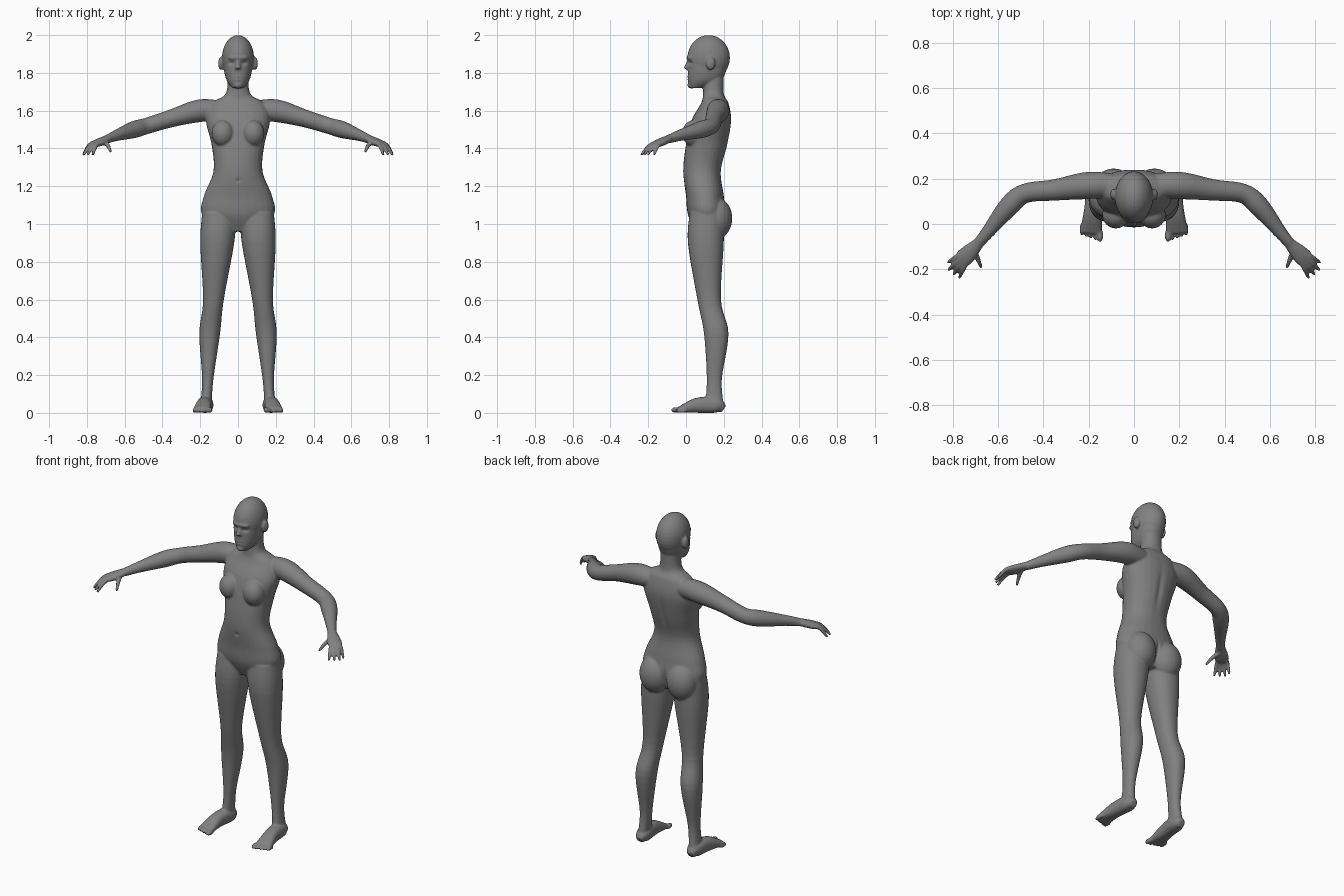
import bpy
import bmesh
from math import sin, cos, tau, exp
from mathutils import Vector, Matrix

cube = bpy.data.objects.get("Cube")
if cube:
    bpy.data.objects.remove(cube, do_unlink=True)

bm = bmesh.new()


def spline(rows, steps=6):
    """Catmull-Rom interpolation through rows of numbers."""
    rows = [Vector(row) for row in rows]
    padded = [rows[0]] + rows + [rows[-1]]
    result = []
    for before, start, end, after in zip(padded, padded[1:], padded[2:], padded[3:]):
        leave, arrive = (end - before) / 2, (after - start) / 2
        for step in range(steps):
            t = step / steps
            ease = t * t * (3 - 2 * t)
            result.append(start.lerp(end, ease)
                          + leave * t * (1 - t) ** 2 - arrive * t * t * (1 - t))
    return result + [rows[-1]]


def rounded(value, power):
    """Superellipse form of a sine or cosine."""
    size = abs(value) ** (2 / power)
    return size if value > 0 else -size


def skin(rings, power, sides=28):
    """Closed tube through rings given as (centre, half axis, half axis)."""
    loops = []
    for centre, across, along in rings:
        angles = [tau * side / sides for side in range(sides)]
        loops.append([bm.verts.new(centre + across * rounded(cos(angle), power)
                                   + along * rounded(sin(angle), power)) for angle in angles])
    for lower, upper in zip(loops, loops[1:]):
        for side in range(sides):
            bm.faces.new((lower[side - 1], lower[side], upper[side], upper[side - 1]))
    bm.faces.new(loops[0])
    bm.faces.new(loops[-1])


def column(rows, power=2.2):
    """Upright part from rows of (z, x centre, half width, front y, back y)."""
    rings = []
    for z, x, width, front, back in spline(rows):
        middle = Vector((x, (front + back) / 2, z))
        rings.append((middle, Vector((width, 0, 0)), Vector((0, (back - front) / 2, 0))))
    skin(rings, power)


def limb(rows, power=2):
    """Tube along a path from rows of (x, y, z, half width, half height)."""
    rows = spline(rows)
    points = [Vector(row[:3]) for row in rows]
    rings = []
    for i, (point, row) in enumerate(zip(points, rows)):
        ahead = points[min(i + 1, len(points) - 1)] - points[max(i - 1, 0)]
        side = ahead.cross(Vector((0, 0, 1))).normalized()
        up = side.cross(ahead).normalized()
        rings.append((point, side * row[3], up * row[-1]))
    skin(rings, power)


def blob(centre, size):
    matrix = Matrix.Translation(centre) @ Matrix.Diagonal((*size, 1))
    bmesh.ops.create_uvsphere(bm, u_segments=24, v_segments=16, radius=1, matrix=matrix)


# Left leg: hip, thigh, knee, calf, ankle, heel
column([(1.06, .1, .09, .02, .2),
        (.9, .11, .09, .01, .2),
        (.6, .13, .055, .06, .185),
        (.42, .15, .055, .095, .225),
        (.18, .16, .03, .11, .19),
        (.04, .17, .03, .1, .2)])

# Left foot, with its sole on the ground
foot = [(.17, .2, .02, .02), (.17, .16, .04, .04), (.18, .06, .04, .04), (.19, -.04, .05, .015)]
limb([(x, y, height, width, height) for x, y, width, height in foot], power=2.4)
for toe in range(5):
    size = .01 if toe else .015
    blob((.15 + .02 * toe, -.05 + toe / 150, size), (size, .03, size))

# Left buttock, breast and ear
blob((.09, .16, 1.03), (.09, .085, .11))
blob((.08, .04, 1.48), (.06, .06, .07))
blob((.09, .13, 1.85), (.015, .025, .035))

# Left arm: collar, shoulder, upper arm, elbow, forearm, wrist
limb([(.08, .17, 1.6, .05),
      (.2, .17, 1.6, .06),
      (.35, .15, 1.56, .047),
      (.48, .135, 1.52, .043),
      (.55, .08, 1.5, .045),
      (.64, -.03, 1.47, .03),
      (.69, -.09, 1.45, .023)])

# Left palm
limb([(.67, -.07, 1.46, .02, .02), (.74, -.14, 1.43, .04, .02), (.77, -.17, 1.42, .03, .01)])


def digit(angle, start, reach, drop):
    """Finger fanned out from the wrist, arched at its middle joint."""
    wrist = Vector((.71, -.1, 1.43))
    ahead = Vector((cos(angle), sin(angle), 0))
    down = Vector((0, 0, -drop))
    limb([(*(wrist + ahead * start), .012),
          (*(wrist + ahead * (start + reach) / 2 + down / 3), .011),
          (*(wrist + ahead * reach + down), .007)])


# Left fingers, from the little one inward, and thumb
for finger in range(4):
    digit(angle=-.56 - .2 * finger, start=.07, reach=.15 if finger else .13, drop=.065)
digit(angle=-1.95, start=.02, reach=.1, drop=.05)

# Mirror everything so far to the right side
copy = bmesh.ops.duplicate(bm, geom=bm.verts[:] + bm.edges[:] + bm.faces[:])["geom"]
mirrored = [part for part in copy if isinstance(part, bmesh.types.BMVert)]
bmesh.ops.scale(bm, verts=mirrored, vec=(-1, 1, 1))

# Torso and neck: crotch, hips, belly, waist, ribs, chest, shoulders, neck
column([(.96, 0, .08, .05, .17),
        (1.05, 0, .19, .01, .21),
        (1.15, 0, .18, 0, .2),
        (1.28, 0, .13, -.015, .185),
        (1.42, 0, .14, 0, .22),
        (1.55, 0, .17, .03, .24),
        (1.64, 0, .14, .08, .225),
        (1.69, 0, .065, .09, .2),
        (1.8, 0, .055, .09, .2)])

# Cranium and face
blob((0, .12, 1.88), (.085, .113, .12))
column([(1.72, 0, .03, .02, .08),
        (1.76, 0, .06, .01, .18),
        (1.82, 0, .075, .01, .215),
        (1.88, 0, .075, .01, .21)])

# Brow, nose, lips and chin
blob((0, .03, 1.88), (.055, .028, .015))
limb([(0, .02, 1.87, .01), (0, 0, 1.82, .015)])
for z in (1.767, 1.778):
    blob((0, .02, z), (.024, .014, .007))
blob((0, .03, 1.735), (.025, .023, .018))

bmesh.ops.recalc_face_normals(bm, faces=bm.faces[:])
mesh = bpy.data.meshes.new("body_parts")
bm.to_mesh(mesh)
bm.free()
body = bpy.data.objects.new("body", mesh)
bpy.context.scene.collection.objects.link(body)

# Fuse the parts into one skin
fuse = body.modifiers.new("fuse", "REMESH")
fuse.mode = "VOXEL"
fuse.voxel_size = .0055
soften = body.modifiers.new("soften", "SMOOTH")
soften.iterations = 5
bpy.context.view_layer.update()
depsgraph = bpy.context.evaluated_depsgraph_get()
fused = bpy.data.meshes.new_from_object(body.evaluated_get(depsgraph))
body.modifiers.clear()
body.data = fused

# Sculpted dents: centre, spread and push along y
eye_socket = (Vector((.034, .01, 1.852)), (.018, .03, .01), .012)
mouth = (Vector((0, 0, 1.772)), (.02, .03, .004), .004)
spine = (Vector((0, .23, 1.4)), (.015, .04, .13), -.008)
cleft = (Vector((0, .23, 1.03)), (.01, .05, .06), -.016)
navel = (Vector((0, -.01, 1.23)), (.01, .02, .01), .006)
for vert in fused.vertices:
    point = Vector((abs(vert.co.x), vert.co.y, vert.co.z))
    for centre, spread, push in (eye_socket, mouth, spine, cleft, navel):
        distance = sum((gap / reach) ** 2 for gap, reach in zip(point - centre, spread))
        vert.co.y += push * exp(-distance)
for face in fused.polygons:
    face.use_smooth = True

# Single matte grey
grey = bpy.data.materials.new("grey")
grey.use_nodes = True
colour = (.22, .22, .22, 1)
grey.diffuse_color = colour
grey.node_tree.nodes["Principled BSDF"].inputs["Base Color"].default_value = colour
fused.materials.clear()
fused.materials.append(grey)
